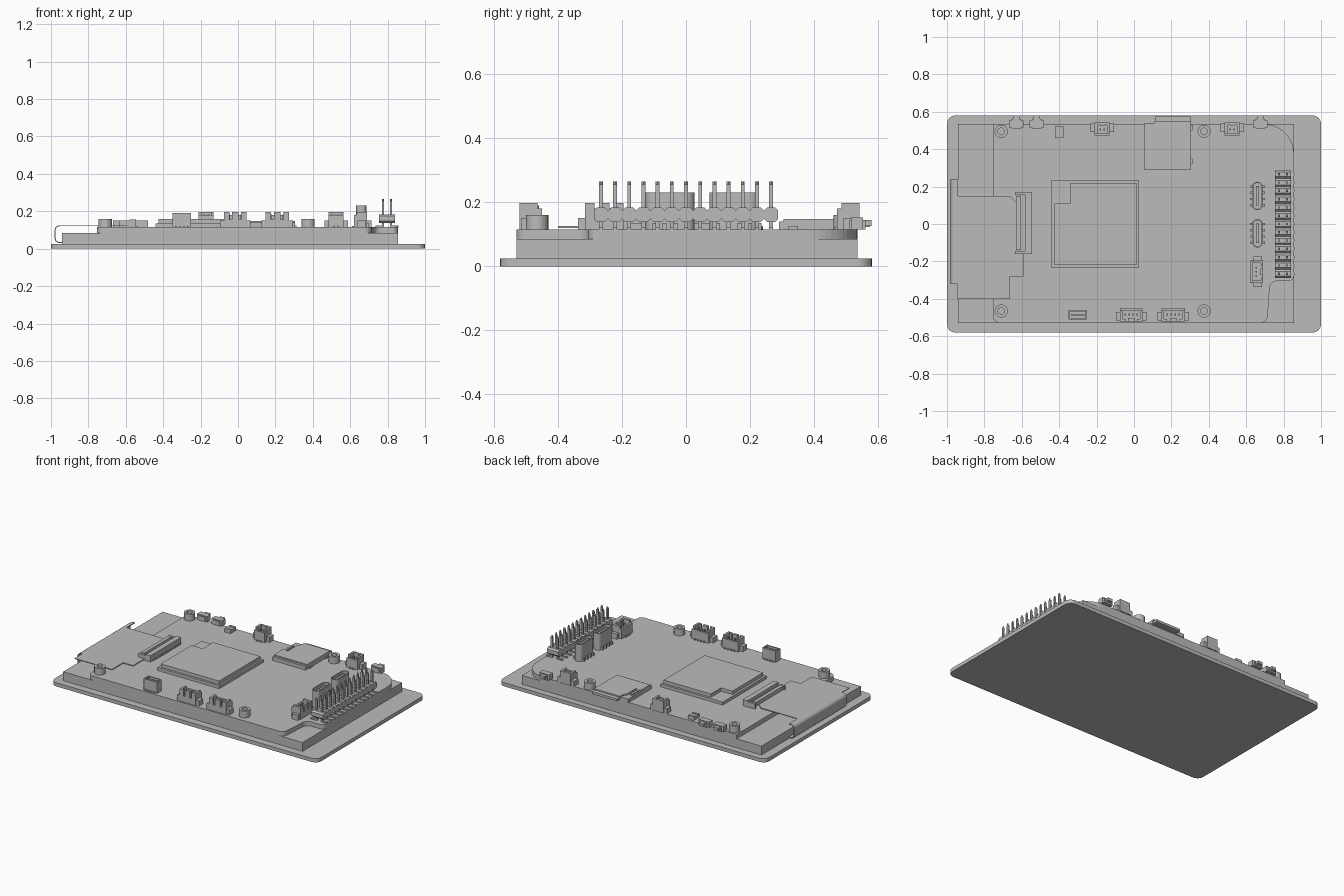
import bpy, bmesh
from math import cos, sin, pi
from mathutils import Matrix, Vector

if "Cube" in bpy.data.objects:
    bpy.data.objects.remove(bpy.data.objects["Cube"])

grey = bpy.data.materials.new("plain grey")
grey.use_nodes = True
grey.diffuse_color = (0.5, 0.5, 0.5, 1)
grey.node_tree.nodes["Principled BSDF"].inputs["Base Color"].default_value = (0.5, 0.5, 0.5, 1)
made = []
TOP = 0.115  # upper face of the circuit board


def finish(bm, name, x=0, y=0, turn=0):
    bmesh.ops.recalc_face_normals(bm, faces=bm.faces)
    bm.transform(Matrix.Translation((x, y, 0)) @ Matrix.Rotation(turn, 4, 'Z'))
    mesh = bpy.data.meshes.new(name)
    bm.to_mesh(mesh)
    bm.free()
    mesh.materials.append(grey)
    ob = bpy.data.objects.new(name, mesh)
    bpy.context.collection.objects.link(ob)
    made.append(ob)
    return ob


def prism(bm, outline, z0, z1):
    low = [bm.verts.new((x, y, z0)) for x, y in outline]
    high = [bm.verts.new((x, y, z1)) for x, y in outline]
    bm.faces.new(low)
    bm.faces.new(high)
    for i in range(len(low)):
        j = i - 1
        bm.faces.new((low[j], low[i], high[i], high[j]))


def box(bm, x0, x1, y0, y1, z0, z1):
    prism(bm, [(x0, y0), (x1, y0), (x1, y1), (x0, y1)], z0, z1)


def tube(bm, outer, inner, z0, z1):
    rings = [[bm.verts.new((x, y, z)) for x, y in o]
             for o, z in ((outer, z0), (outer, z1), (inner, z1), (inner, z0))]
    for k in range(4):
        a, b = rings[k], rings[(k + 1) % 4]
        for i in range(len(a)):
            bm.faces.new((a[i - 1], a[i], b[i], b[i - 1]))


def arc(cx, cy, r, start, end, n=6):
    return [(cx + r * cos(start + (end - start) * i / n),
             cy + r * sin(start + (end - start) * i / n)) for i in range(n + 1)]


def rounded(hx, hy, r):
    pts = []
    for k, (sx, sy) in enumerate(((1, 1), (-1, 1), (-1, -1), (1, -1))):
        pts += arc(sx * (hx - r), sy * (hy - r), r, k * pi / 2, (k + 1) * pi / 2)
    return pts


def circle(r, n=24):
    return arc(0, 0, r, 0, 2 * pi, n)[:-1]


# Cover glass and display body
bm = bmesh.new()
prism(bm, rounded(1, 0.58, 0.045), 0, 0.025)
finish(bm, "cover_glass")
bm = bmesh.new()
box(bm, -0.94, 0.855, -0.53, 0.535, 0.025, 0.085)
finish(bm, "display_body")

# Circuit board with a swept corner and a notch beside the pin header
bm = bmesh.new()
edge = arc(-0.715, -0.49, 0.04, pi, 1.5 * pi)
edge += arc(0.675, -0.49, 0.04, 1.5 * pi, 2 * pi)
edge += arc(0.765, -0.345, 0.04, pi, pi / 2)
edge += arc(0.825, -0.275, 0.03, 1.5 * pi, 2 * pi)
edge += arc(0.695, 0.375, 0.16, 0, pi / 2, 12)
edge += [(-0.755, 0.535)]
prism(bm, edge, 0.085, TOP)
finish(bm, "circuit_board")

# Processor module with a notched shield
bm = bmesh.new()
box(bm, -0.44, 0.025, -0.235, 0.235, TOP, 0.135)
finish(bm, "processor_module")
bm = bmesh.new()
prism(bm, [(-0.425, -0.22), (0.013, -0.22), (0.013, 0.22), (-0.34, 0.22),
           (-0.34, 0.11), (-0.425, 0.11)], 0.135, 0.158)
finish(bm, "processor_shield")

# Flat flexible cable, its fold round the edge, and its socket
bm = bmesh.new()
prism(bm, [(-0.945, -0.4), (-0.665, -0.4), (-0.665, -0.28), (-0.59, -0.28),
           (-0.59, 0.1), (-0.635, 0.12), (-0.665, 0.15), (-0.945, 0.15)], 0.12, 0.125)
finish(bm, "flex_cable")
bm = bmesh.new()
outside = [(-0.94, 0.125)] + arc(-0.955, 0.1, 0.025, pi / 2, pi)
outside += arc(-0.955, 0.055, 0.025, pi, 1.5 * pi) + [(-0.94, 0.03)]
inside = [(-0.94, 0.035)] + arc(-0.955, 0.055, 0.02, 1.5 * pi, pi)
inside += arc(-0.955, 0.1, 0.02, pi, pi / 2) + [(-0.94, 0.12)]
prism(bm, outside + inside, -0.24, 0.32)
bm.transform(Matrix.Rotation(pi / 2, 4, 'X'))
finish(bm, "flex_fold")
bm = bmesh.new()
box(bm, -0.615, -0.56, -0.16, 0.17, TOP, 0.135)
box(bm, -0.58, -0.545, -0.16, 0.17, TOP, 0.157)
for y in (-0.16, 0.155):
    box(bm, -0.635, -0.545, y, y + 0.015, TOP, 0.15)
box(bm, -0.63, -0.605, -0.14, 0.15, 0.126, 0.152)
for i in range(24):
    y = -0.14 + i * 0.0125
    box(bm, -0.55, -0.538, y, y + 0.006, TOP, 0.122)
finish(bm, "flex_socket")

# Mounting standoffs
for x in (-0.71, 0.375):
    for y in (-0.465, 0.495):
        bm = bmesh.new()
        tube(bm, circle(0.035), circle(0.018), TOP, 0.16)
        finish(bm, "standoff", x, y)

# Push buttons along the rear edge
for x in (-0.63, -0.52, 0.675):
    bm = bmesh.new()
    box(bm, -0.038, 0.038, -0.02, 0.018, TOP, 0.152)
    box(bm, -0.025, 0.025, -0.025, 0.026, TOP, 0.145)
    box(bm, -0.017, 0.017, 0.02, 0.044, 0.126, 0.145)
    finish(bm, "push_button", x, 0.535)

# Small surface part
bm = bmesh.new()
box(bm, -0.423, -0.378, 0.465, 0.515, TOP, 0.135)
for y in (0.46, 0.505):
    box(bm, -0.423, -0.378, y, y + 0.016, TOP, 0.14)
finish(bm, "indicator_lamp")


# Upright plug sockets: castellated outer wall, rows of pins, side tabs
def plug_socket(name, x, y, turn, w, pins):
    bm = bmesh.new()
    h = w / 2
    box(bm, -h, h, -0.035, 0.035, TOP, 0.155)
    box(bm, -h, h, -0.035, -0.022, 0.155, 0.18)
    for s in (-1, 1):
        a, b = sorted((s * h, s * (h - 0.014)))
        box(bm, a, b, -0.022, 0.035, 0.155, 0.197)
        a, b = sorted((s * h, s * (h + 0.022)))
        box(bm, a, b, -0.015, 0.03, TOP, 0.15)
        a, b = sorted((s * (h - 0.03), s * (h - 0.014)))
        box(bm, a, b, 0.023, 0.035, 0.155, 0.197)
    box(bm, -w * 0.14, w * 0.14, 0.018, 0.035, 0.155, 0.197)
    for i in range(pins):
        u = (i - (pins - 1) / 2) * 0.022
        box(bm, u - 0.004, u + 0.004, -0.006, 0.003, 0.155, 0.182)
        box(bm, u - 0.004, u + 0.004, -0.045, -0.03, TOP, 0.122)
    finish(bm, name, x, y, turn)


plug_socket("rear_plug_socket", -0.17, 0.507, 0, 0.08, 2)
plug_socket("rear_plug_socket", 0.525, 0.507, 0, 0.08, 2)
plug_socket("front_plug_socket", -0.015, -0.485, pi, 0.12, 4)
plug_socket("front_plug_socket", 0.21, -0.485, pi, 0.125, 4)
plug_socket("side_plug_socket", 0.655, -0.255, -pi / 2, 0.12, 3)

# Small shrouded socket on the front edge
bm = bmesh.new()
tube(bm, rounded(0.05, 0.026, 0.002), rounded(0.042, 0.017, 0.002), TOP, 0.19)
box(bm, -0.043, 0.043, -0.018, 0.018, TOP, 0.16)
box(bm, -0.036, 0.036, -0.005, 0.005, 0.16, 0.183)
for i in range(4):
    u = (i - 1.5) * 0.021
    box(bm, u - 0.004, u + 0.004, -0.035, 0.035, TOP, 0.122)
finish(bm, "shrouded_socket", -0.3, -0.485)

# Memory card tray with the card sticking out
bm = bmesh.new()
box(bm, 0.055, 0.305, 0.29, 0.54, TOP, 0.14)
prism(bm, [(0.055, 0.305), (0.305, 0.305), (0.305, 0.55), (0.11, 0.55),
           (0.11, 0.515), (0.095, 0.5), (0.095, 0.4), (0.055, 0.4)], 0.14, 0.148)
box(bm, 0.065, 0.08, 0.4, 0.485, 0.14, 0.148)
for y in (0.32, 0.5):
    box(bm, 0.3, 0.312, y, y + 0.03, TOP, 0.125)
finish(bm, "card_tray")
bm = bmesh.new()
box(bm, 0.115, 0.302, 0.53, 0.575, 0.122, 0.138)
finish(bm, "memory_card")

# Upright oval ports
for y in (0.15, -0.05):
    bm = bmesh.new()
    tube(bm, rounded(0.028, 0.076, 0.027), rounded(0.021, 0.069, 0.02), TOP, 0.23)
    prism(bm, rounded(0.022, 0.07, 0.021), TOP, 0.15)
    box(bm, -0.007, 0.007, -0.052, 0.052, 0.15, 0.22)
    for s in (-1, 1):
        for v in (-0.05, -0.017, 0.017, 0.05):
            a, b = sorted((s * 0.025, s * 0.04))
            box(bm, a, b, v - 0.006, v + 0.006, TOP, 0.135)
    finish(bm, "oval_port", 0.66, y)

# Pin header: chamfered blocks, two rows of square pins, flat feet
bm = bmesh.new()
pitch = 0.0443
columns = (0.775, 0.818)
for i in range(13):
    y = (i - 6) * pitch
    h, c = pitch / 2, 0.01
    section = [(-h, 0.148), (-h + c, 0.138), (h - c, 0.138), (h, 0.148),
               (h, 0.174), (h - c, 0.184), (-h + c, 0.184), (-h, 0.174)]
    ends = [[bm.verts.new((x, y + v, z)) for v, z in section] for x in (0.753, 0.84)]
    for loop in ends:
        bm.faces.new(loop)
    for k in range(8):
        bm.faces.new((ends[0][k - 1], ends[0][k], ends[1][k], ends[1][k - 1]))
finish(bm, "header_blocks")
bm = bmesh.new()
for i in range(13):
    y = (i - 6) * pitch
    for x, s in zip(columns, (-1, 1)):
        box(bm, x - 0.006, x + 0.006, y - 0.006, y + 0.006, TOP, 0.255)
        prism(bm, [(x + 0.006 * cos(a * pi / 2), y + 0.006 * sin(a * pi / 2))
                   for a in range(4)], 0.255, 0.265)
        a, b = sorted((x, x + s * 0.04))
        box(bm, a, b, y - 0.006, y + 0.006, 0.112, 0.123)
finish(bm, "header_pins")

# Smooth the curved sides, keep the edges sharp
for ob in bpy.context.view_layer.objects:
    ob.select_set(ob in made)
bpy.context.view_layer.objects.active = made[0]
bpy.ops.object.shade_smooth_by_angle(angle=pi / 6)
